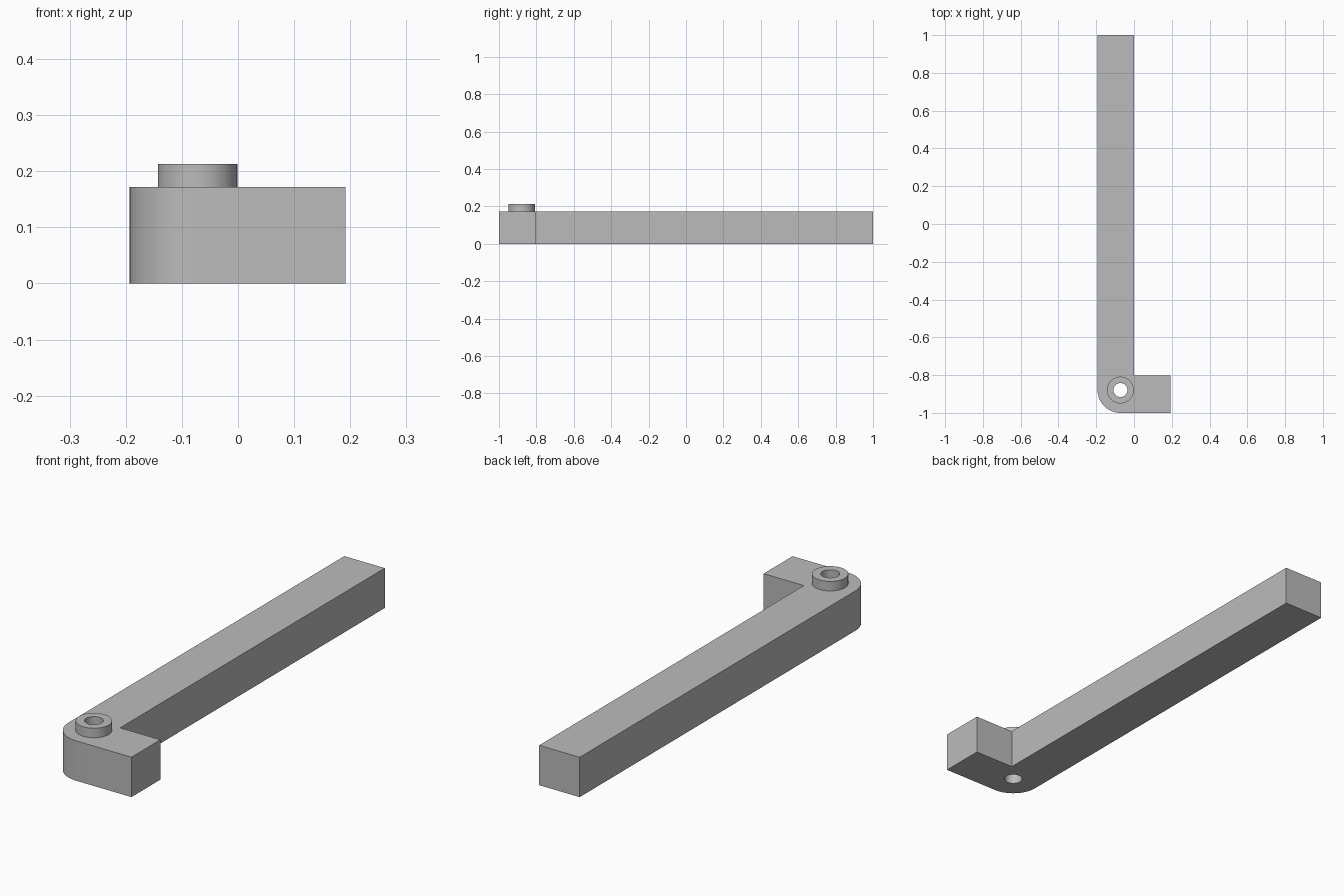
import bpy, bmesh
from math import cos, sin, pi, radians

cube = bpy.data.objects.get("Cube")
if cube:
    bpy.data.objects.remove(cube, do_unlink=True)

grey = bpy.data.materials.new("plain grey")
grey.use_nodes = True
grey.diffuse_color = (0.5, 0.5, 0.5, 1)
grey.node_tree.nodes["Principled BSDF"].inputs["Base Color"].default_value = (0.5, 0.5, 0.5, 1)

PIVOT = (-0.072, -0.879)
HOLE, BOSS, CORNER = 0.037, 0.071, 0.121
HEIGHT, TOP = 0.172, 0.213


def arc(radius, start, end, steps, closed=False):
    """Points on an arc around the pivot."""
    count = steps if closed else steps + 1
    angles = [start + (end - start) * i / steps for i in range(count)]
    return [(PIVOT[0] + radius * cos(a), PIVOT[1] + radius * sin(a)) for a in angles]


def solid(name, loops, z0, z1):
    """Fill an outline with its hole and extrude it upwards."""
    bm = bmesh.new()
    for loop in loops:
        verts = [bm.verts.new((x, y, z0)) for x, y in loop]
        for i, v in enumerate(verts):
            bm.edges.new((v, verts[(i + 1) % len(verts)]))
    bmesh.ops.triangle_fill(bm, edges=bm.edges[:], use_beauty=True, normal=(0, 0, -1))
    up = bmesh.ops.extrude_face_region(bm, geom=bm.faces[:], use_keep_orig=True)
    top = [g for g in up["geom"] if isinstance(g, bmesh.types.BMVert)]
    bmesh.ops.translate(bm, verts=top, vec=(0, 0, z1 - z0))
    bmesh.ops.recalc_face_normals(bm, faces=bm.faces[:])
    mesh = bpy.data.meshes.new(name)
    bm.to_mesh(mesh)
    bm.free()
    mesh.materials.append(grey)
    obj = bpy.data.objects.new(name, mesh)
    bpy.context.collection.objects.link(obj)
    bpy.ops.object.select_all(action="DESELECT")
    obj.select_set(True)
    bpy.context.view_layer.objects.active = obj
    bpy.ops.object.shade_smooth_by_angle(angle=radians(30))
    return obj


hole = arc(HOLE, 0, 2 * pi, 48, closed=True)

# L-shaped lever: long arm, short foot and rounded outer corner
outline = arc(CORNER, pi, 1.5 * pi, 16) + [
    (0.192, -1), (0.192, -0.803), (0, -0.803), (0, 1), (-0.193, 1)]
solid("lever_body", [outline, hole], 0, HEIGHT)

# Raised collar around the pivot hole
solid("pivot_collar", [arc(BOSS, 0, 2 * pi, 48, closed=True), hole], HEIGHT, TOP)
